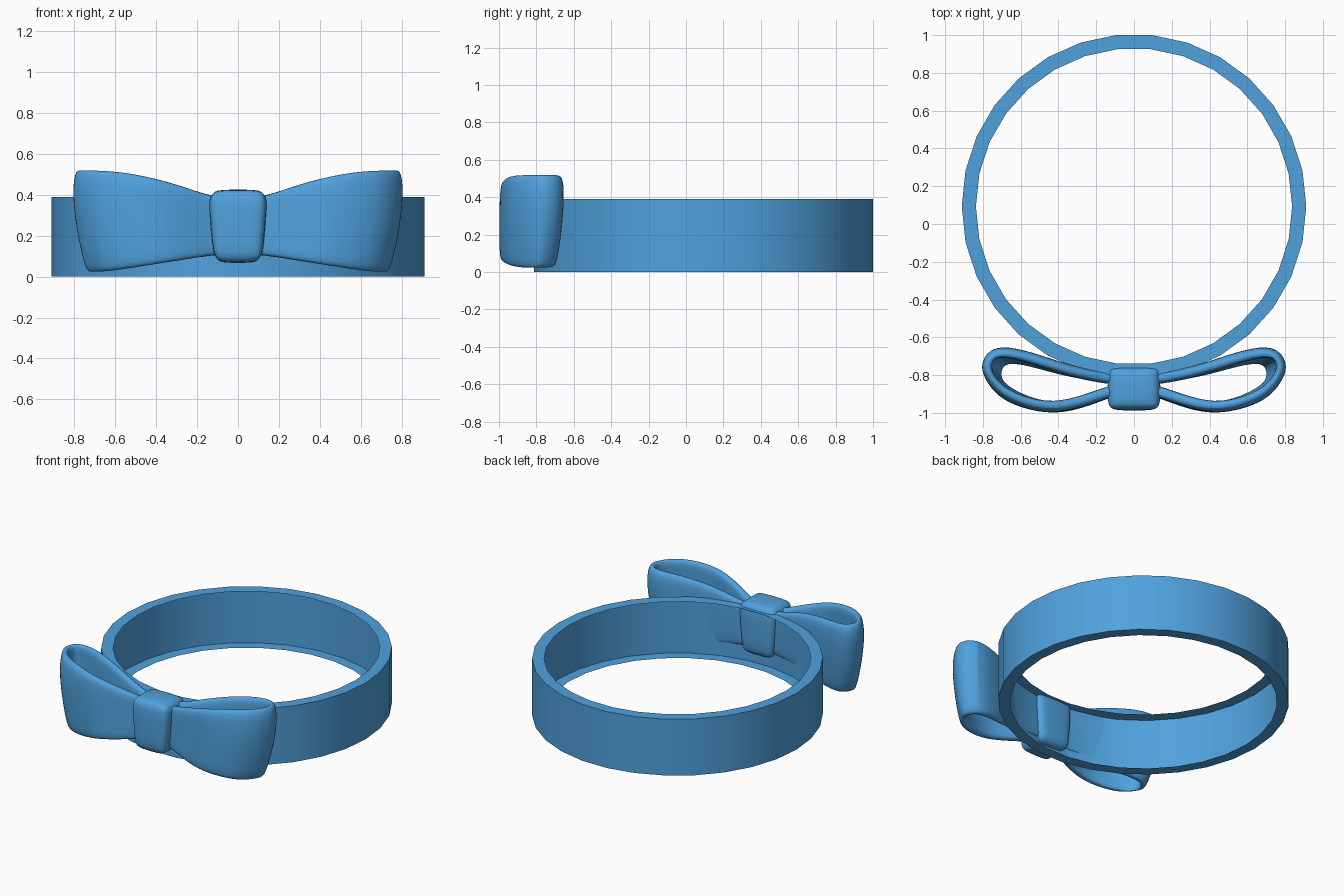
import bpy, bmesh, math
from mathutils import Vector

if "Cube" in bpy.data.objects:
    bpy.data.objects.remove(bpy.data.objects["Cube"])

blue = bpy.data.materials.new("ribbon blue")
blue.use_nodes = True
colour = (0.08, 0.36, 0.73, 1)
blue.diffuse_color = colour
blue.node_tree.nodes["Principled BSDF"].inputs["Base Color"].default_value = colour


def finish(name, bm, angle, subdivide=0):
    mesh = bpy.data.meshes.new(name)
    bm.to_mesh(mesh)
    bm.free()
    ob = bpy.data.objects.new(name, mesh)
    bpy.context.collection.objects.link(ob)
    mesh.materials.append(blue)
    if subdivide:
        soft = ob.modifiers.new("Soft", "SUBSURF")
        soft.levels = soft.render_levels = subdivide
    bpy.ops.object.select_all(action="DESELECT")
    bpy.context.view_layer.objects.active = ob
    ob.select_set(True)
    bpy.ops.object.shade_smooth_by_angle(angle=math.radians(angle))


# Round band: outer wall with a flat lip at the top and bottom, open inside
bm = bmesh.new()
SIDES, HEIGHT, OUTER, INNER = 30, 0.39, 0.912, 0.837
rings = []
for i in range(SIDES):
    a = math.tau * i / SIDES
    rings.append([bm.verts.new((r * math.cos(a), 0.093 + r * math.sin(a), z))
                  for r, z in ((INNER, 0), (OUTER, 0), (OUTER, HEIGHT), (INNER, HEIGHT))])
for i, ring in enumerate(rings):
    after = rings[(i + 1) % SIDES]
    for k in range(3):
        bm.faces.new((ring[k], after[k], after[k + 1], ring[k + 1]))
finish("band", bm, 30)

# Bow loop path seen from above: x, y, from the back of the knot to the front
PATH = [(0.03, -0.83), (0.15, -0.815), (0.27, -0.795), (0.42, -0.75), (0.59, -0.69),
        (0.75, -0.66), (0.795, -0.735), (0.78, -0.80), (0.715, -0.895), (0.59, -0.95),
        (0.43, -0.98), (0.26, -0.935), (0.13, -0.885), (0.03, -0.87)]
# Ribbon section: height fraction, side of the centre line
SECTION = [(0, -0.6), (0.06, -1), (0.35, -1), (0.7, -1), (0.92, -1), (1, -0.6),
           (1, 0.6), (0.92, 1), (0.7, 1), (0.35, 1), (0.06, 1), (0, 0.6)]


def bow_loop(name, side):
    bm = bmesh.new()
    pts = [Vector(p) for p in PATH]
    rings = []
    for i, p in enumerate(pts):
        t = (pts[min(i + 1, len(pts) - 1)] - pts[max(i - 1, 0)]).normalized()
        normal = Vector((-t.y, t.x))
        f = min(1, max(0, (p.x - 0.1) / 0.6))
        top = 0.38 + 0.14 * math.sin(f * math.pi / 2)
        bottom = 0.11 - 0.087 * f
        ring = []
        for h, s in SECTION:
            q = p + normal * s * 0.03
            # Loop leans inward towards its lower and upper edges
            x = q.x * (1 - 0.09 * (1 - h) ** 2 - 0.06 * max(0, h - 0.7))
            y = q.y - 0.05 * (1 - h) ** 2 * (f if q.y > -0.8 else 0)
            y -= 0.06 * max(0, h - 0.8) * f * math.copysign(1, q.y + 0.8)
            ring.append(bm.verts.new((side * x, y, bottom + h * (top - bottom))))
        rings.append(ring)
    for a, b in zip(rings, rings[1:]):
        for k in range(len(a)):
            j = (k + 1) % len(a)
            bm.faces.new((a[k], a[j], b[j], b[k]))
    bm.faces.new(rings[0])
    bm.faces.new(rings[-1])
    bmesh.ops.recalc_face_normals(bm, faces=bm.faces)
    finish(name, bm, 60, 2)


bow_loop("bow_loop_left", 1)
bow_loop("bow_loop_right", -1)

# Knot: rounded block, narrower at the bottom
bm = bmesh.new()
bmesh.ops.create_cube(bm, size=1)
bmesh.ops.bevel(bm, geom=bm.edges[:], offset=0.2, segments=3, profile=0.5, affect="EDGES")
for v in bm.verts:
    h = v.co.z + 0.5
    v.co.x *= 0.235 + 0.055 * math.sin(h * math.pi / 2)
    v.co.y = -0.87 + v.co.y * 0.235
    v.co.z = 0.066 + 0.36 * h
finish("bow_knot", bm, 60, 1)
